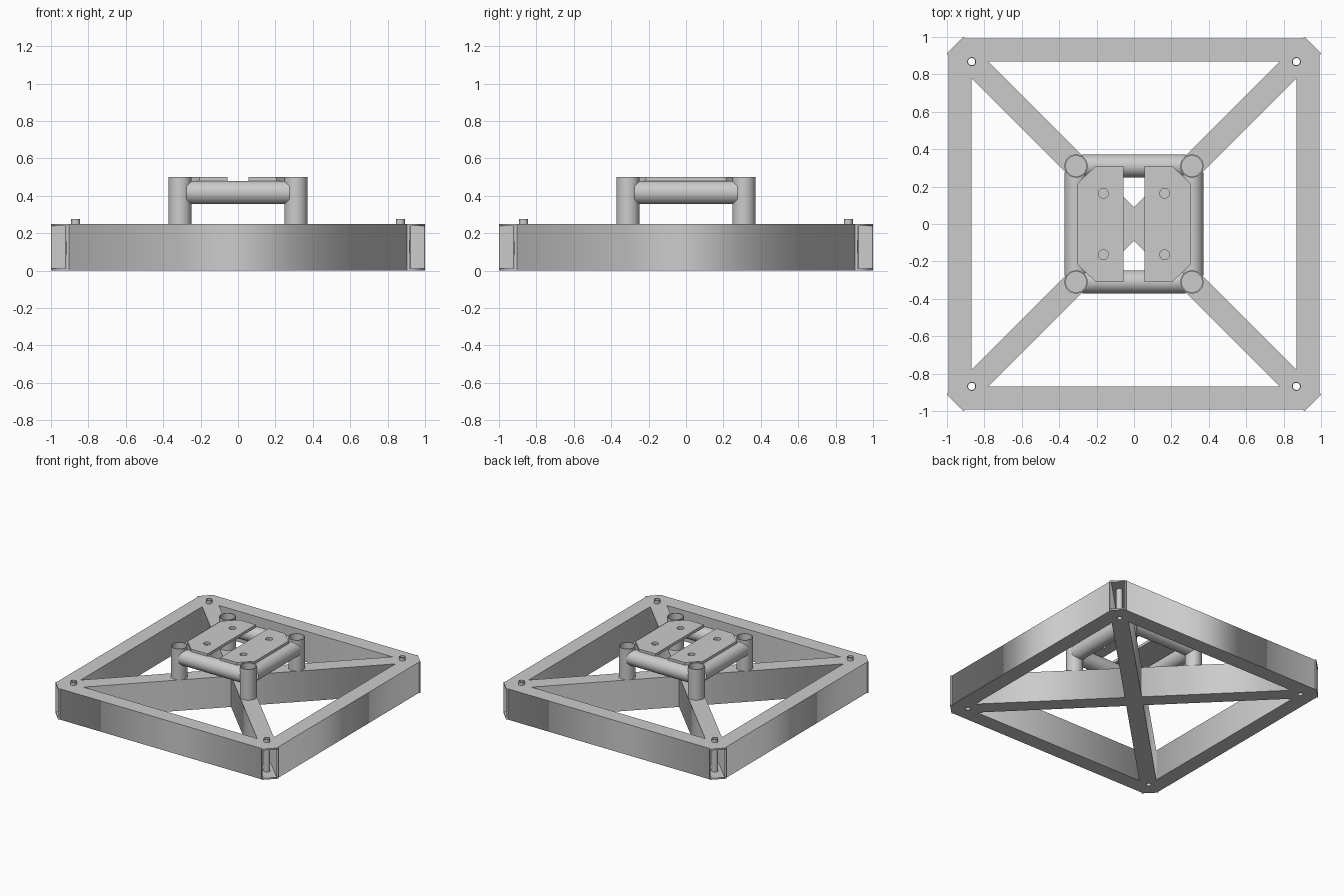
import bpy, bmesh, math
from mathutils import Matrix

if "Cube" in bpy.data.objects:
    bpy.data.objects.remove(bpy.data.objects["Cube"])


def circle(x, y, r, n=32):
    return [(x + r * math.cos(2 * math.pi * i / n), y + r * math.sin(2 * math.pi * i / n))
            for i in range(n)]


def finish(name, bm, rot=0.0, smooth=False):
    bmesh.ops.remove_doubles(bm, verts=bm.verts, dist=1e-5)
    bmesh.ops.recalc_face_normals(bm, faces=bm.faces)
    bm.transform(Matrix.Rotation(rot, 4, 'Z'))
    me = bpy.data.meshes.new(name)
    bm.to_mesh(me)
    bm.free()
    ob = bpy.data.objects.new(name, me)
    bpy.context.collection.objects.link(ob)
    if smooth:
        bpy.context.view_layer.objects.active = ob
        ob.select_set(True)
        bpy.ops.object.shade_smooth_by_angle(angle=math.radians(35))
        ob.select_set(False)
    return ob


def prism(name, loops, z0, z1, rot=0.0, smooth=False):
    """Extrude an outline; further loops become holes."""
    cu = bpy.data.curves.new(name + "_outline", 'CURVE')
    cu.dimensions = '2D'
    cu.fill_mode = 'BOTH'
    cu.extrude = (z1 - z0) / 2
    for pts in loops:
        sp = cu.splines.new('POLY')
        sp.points.add(len(pts) - 1)
        for p, (x, y) in zip(sp.points, pts):
            p.co = (x, y, 0, 1)
        sp.use_cyclic_u = True
    tmp = bpy.data.objects.new(name + "_tmp", cu)
    bpy.context.collection.objects.link(tmp)
    dg = bpy.context.evaluated_depsgraph_get()
    me = bpy.data.meshes.new_from_object(tmp.evaluated_get(dg))
    bm = bmesh.new()
    bm.from_mesh(me)
    bmesh.ops.translate(bm, vec=(0, 0, (z0 + z1) / 2), verts=bm.verts)
    bpy.data.objects.remove(tmp)
    bpy.data.curves.remove(cu)
    bpy.data.meshes.remove(me)
    return finish(name, bm, rot, smooth)


def rect(x0, x1, y0, y1):
    return [(x0, y0), (x1, y0), (x1, y1), (x0, y1)]


H, W, T = 0.25, 0.0625, 0.012      # beam height, half width, wall thickness
END = 1.353                        # diagonal half length
PIN = 0.868 * math.sqrt(2)         # pin sleeve distance along the diagonal


# Hollow open-ended diagonal beams
def diagonal(name, a, b, pins, rot):
    holes = [circle(p, 0, 0.019, 24) for p in pins]
    prism(name + "_top", [rect(a, b, -W, W)] + holes, H - T, H, rot)
    prism(name + "_bottom", [rect(a, b, -W, W)] + holes, 0, T, rot)
    for s, y in (("left", W - T), ("right", -W)):
        prism(name + "_wall_" + s, [rect(a, b, y, y + T)], T, H - T, rot)


q = math.pi / 4
diagonal("long_diagonal", -END, END, (-PIN, PIN), q)
diagonal("short_diagonal_a", W, END, (PIN,), -q)
diagonal("short_diagonal_b", W, END, (PIN,), 3 * q)

# Horizontal tubes of the raised square, ends shaped to the posts
P, R, ZR = 0.31, 0.062, 0.4175


def rail(name, rot):
    bm = bmesh.new()
    rings = []
    for s in (-1, 1):
        ring = []
        for y, z in circle(0, 0, R, 40):
            x = P - max(0.035, math.sqrt(max(0, R * R - y * y)))
            ring.append(bm.verts.new((s * x, y - P, z + ZR)))
        rings.append(ring)
    n = len(rings[0])
    for i in range(n):
        j = (i + 1) % n
        bm.faces.new((rings[0][i], rings[0][j], rings[1][j], rings[1][i]))
    finish(name, bm, rot, True)


for k in range(4):
    rot = k * math.pi / 2
    # Side beam mitred against the diagonals
    o, i, d = -0.992, -0.868, W * math.sqrt(2)
    prism(f"side_beam_{k}", [[(o + d, o), (-o - d, o), (-i - d, i), (i + d, i)]], 0, H, rot)
    # Corner pin sleeve
    c = PIN / math.sqrt(2)
    prism(f"corner_sleeve_{k}", [circle(c, c, 0.024, 24), circle(c, c, 0.019, 24)],
          0, 0.275, rot, True)
    # Hollow post
    prism(f"post_{k}", [circle(P, P, R, 40), circle(P, P, R - 0.007, 40)], H, 0.5, rot, True)
    rail(f"rail_{k}", rot)

# Two mounting plates with clipped outer corners and bolt holes
a, b, c, y = 0.057, 0.303, 0.205, 0.31
plate = [(a, -y), (c, -y), (b, -y + 0.095), (b, y - 0.095), (c, y), (a, y)]
for s, rot in (("right", 0), ("left", math.pi)):
    prism("plate_" + s, [plate, circle(0.164, 0.164, 0.026), circle(0.164, -0.164, 0.026)],
          0.478, 0.5, rot, True)
